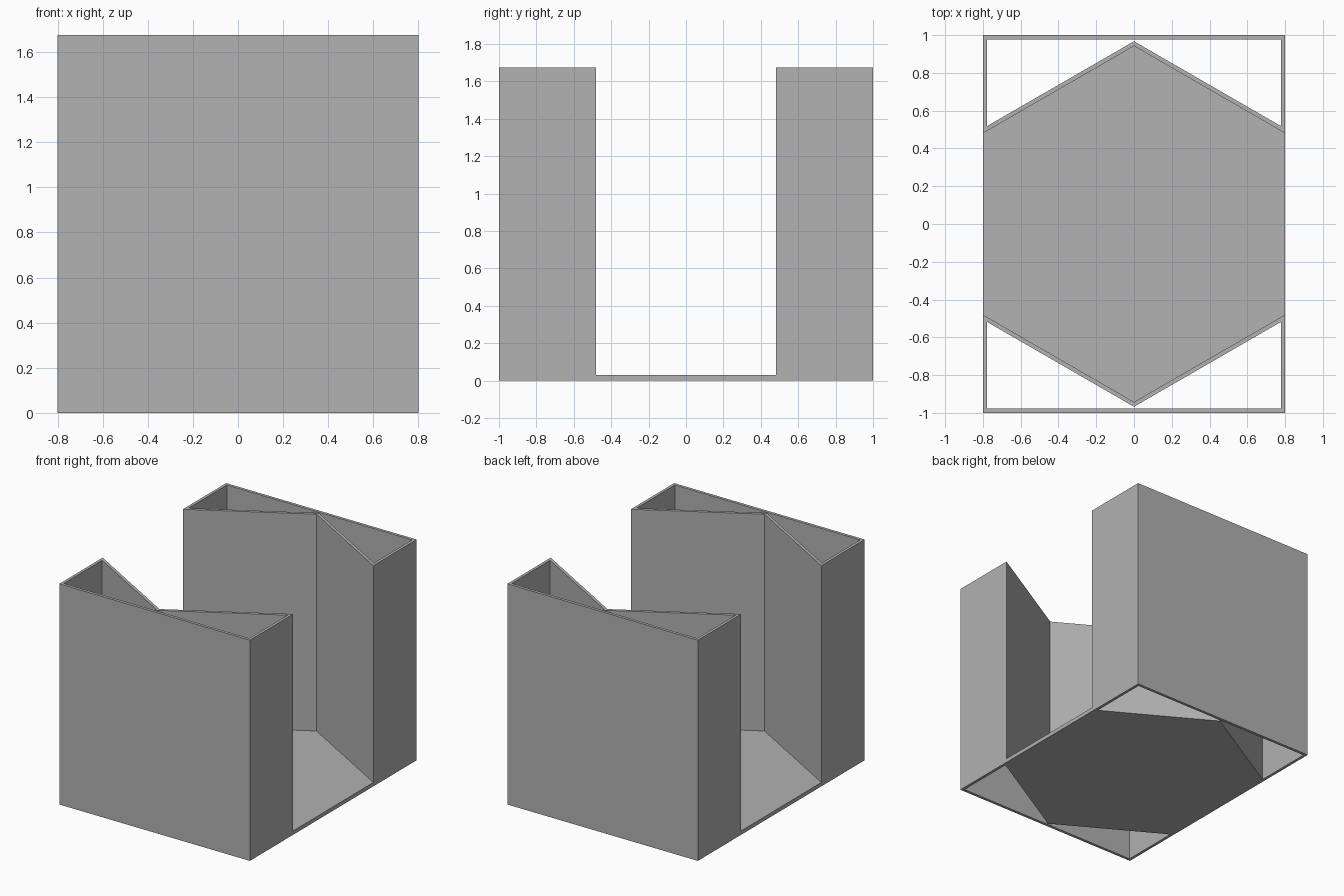
import bpy
import bmesh

if "Cube" in bpy.data.objects:
    bpy.data.objects.remove(bpy.data.objects["Cube"], do_unlink=True)

HALF_W, HALF_D, HEIGHT = 0.8, 1.0, 1.675
FLOOR, WALL = 0.03, 0.022
SLOPE = 0.577
APEX = 0.942                      # tip of the hexagonal bay
HOLE_APEX = APEX + WALL * 1.155   # far side of the slanted wall

grey = bpy.data.materials.new("mid grey")
grey.use_nodes = True
grey.diffuse_color = (0.445, 0.445, 0.445, 1)
grey.node_tree.nodes["Principled BSDF"].inputs["Base Color"].default_value = grey.diffuse_color


def finish(name, bm):
    bmesh.ops.recalc_face_normals(bm, faces=bm.faces)
    mesh = bpy.data.meshes.new(name)
    bm.to_mesh(mesh)
    bm.free()
    mesh.materials.append(grey)
    obj = bpy.data.objects.new(name, mesh)
    bpy.context.collection.objects.link(obj)


def notched_outline(half_w, depth, apex):
    """Rectangle whose inner side is pushed out to a point."""
    side = apex - SLOPE * half_w
    return [(-half_w, side), (0, apex), (half_w, side), (half_w, depth), (-half_w, depth)]


def extrude_up(bm, faces, height):
    result = bmesh.ops.extrude_face_region(bm, geom=faces, use_keep_orig=True)
    top = [v for v in result["geom"] if isinstance(v, bmesh.types.BMVert)]
    bmesh.ops.translate(bm, verts=top, vec=(0, 0, height))


# Open hollow walls at each end
outer = notched_outline(HALF_W, HALF_D, APEX)
inner = notched_outline(HALF_W - WALL, HALF_D - WALL, HOLE_APEX)
for name, sign in (("front_hollow_wall", -1), ("back_hollow_wall", 1)):
    bm = bmesh.new()
    a = [bm.verts.new((x, sign * y, 0)) for x, y in outer]
    b = [bm.verts.new((x, sign * y, 0)) for x, y in inner]
    ring = [bm.faces.new((a[i - 1], a[i], b[i], b[i - 1])) for i in range(len(a))]
    extrude_up(bm, ring, HEIGHT)
    finish(name, bm)

# Hexagonal floor between the walls
bm = bmesh.new()
edge = outer[:3]
points = edge + [(-x, -y) for x, y in edge]
floor = bm.faces.new([bm.verts.new((x, y, 0)) for x, y in points])
extrude_up(bm, [floor], FLOOR)
finish("floor", bm)
